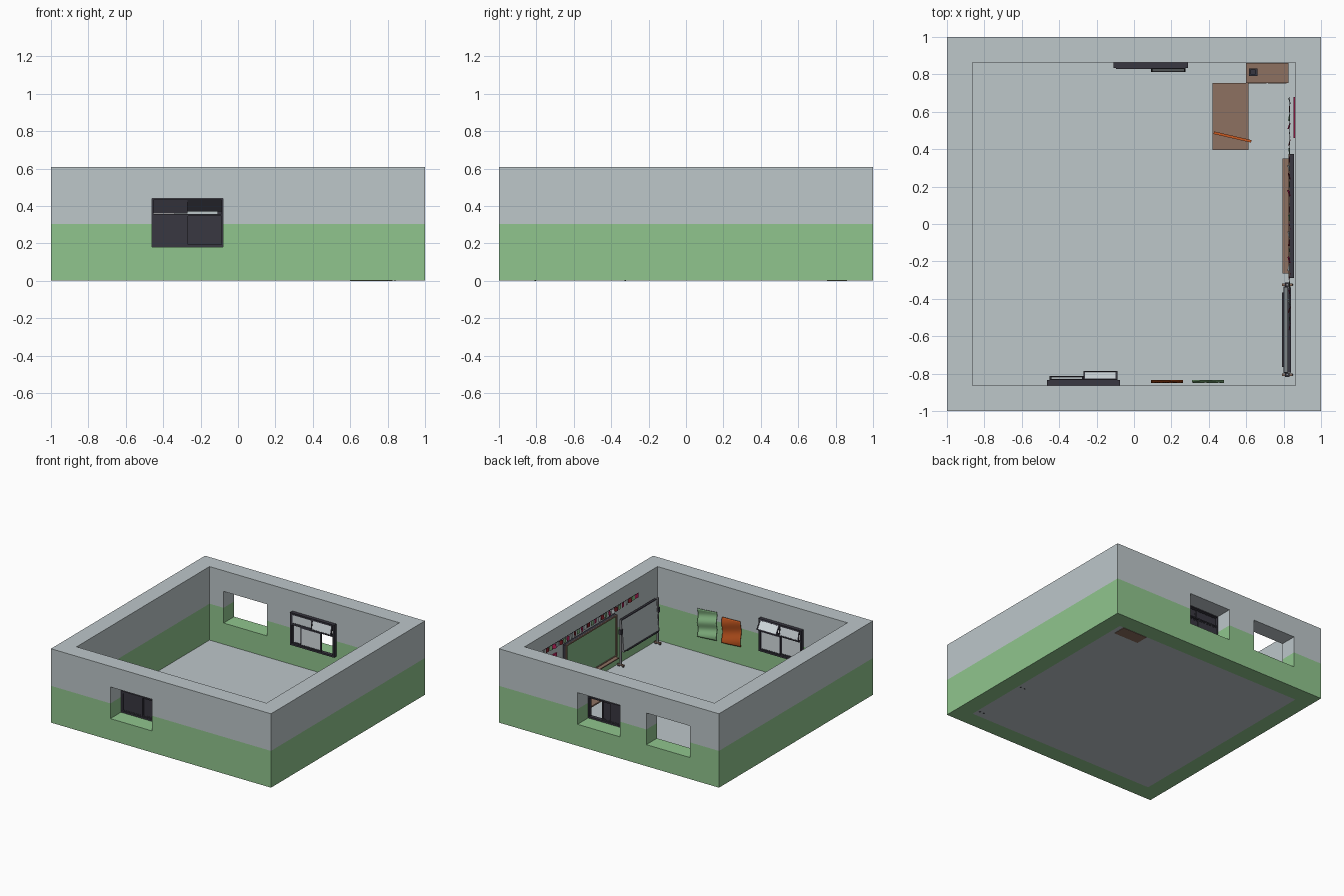
import bpy, bmesh, math, random
from mathutils import Matrix, Vector

if "Cube" in bpy.data.objects:
    bpy.data.objects.remove(bpy.data.objects["Cube"])

random.seed(4)
COLOURS = {
    "wall_grey": (0.51, 0.57, 0.59), "wall_green": (0.28, 0.56, 0.27),
    "wood_brown": (0.27, 0.165, 0.12), "dark_metal": (0.04, 0.038, 0.052),
    "pale_glass": (0.66, 0.72, 0.75), "orange": (0.58, 0.10, 0.015),
    "magenta": (0.62, 0.02, 0.13), "board_green": (0.24, 0.50, 0.25),
    "steel_grey": (0.33, 0.34, 0.36), "deep_red": (0.28, 0.02, 0.03),
}
NAMES = list(COLOURS)
MATS = []
for n, c in COLOURS.items():
    m = bpy.data.materials.new(n)
    m.diffuse_color = (*c, 1)
    m.use_nodes = True
    m.node_tree.nodes["Principled BSDF"].inputs["Base Color"].default_value = m.diffuse_color
    MATS.append(m)


def finish(name, bm):
    me = bpy.data.meshes.new(name)
    bm.to_mesh(me)
    bm.free()
    for m in MATS:
        me.materials.append(m)
    ob = bpy.data.objects.new(name, me)
    bpy.context.collection.objects.link(ob)
    return ob


def turn(pivot, axis, deg):
    p = Vector(pivot)
    return Matrix.Translation(p) @ Matrix.Rotation(math.radians(deg), 4, axis) @ Matrix.Translation(-p)


def add_box(bm, lo, hi, mat, rot=None, facing=None):
    """Box between corners; facing=(axis vector, material) recolours one side."""
    lo, hi = Vector(lo), Vector(hi)
    size = hi - lo
    vs = bmesh.ops.create_cube(bm, size=1, matrix=Matrix.Translation((lo + hi) / 2)
                               @ Matrix.Diagonal((*size, 1)))["verts"]
    for f in {f for v in vs for f in v.link_faces}:
        f.normal_update()
        f.material_index = NAMES.index(mat)
        if facing and f.normal.dot(Vector(facing[0])) > 0.9:
            f.material_index = NAMES.index(facing[1])
    if rot:
        bmesh.ops.transform(bm, matrix=rot, verts=vs)


def boxes(name, items):
    bm = bmesh.new()
    for it in items:
        add_box(bm, *it)
    return finish(name, bm)


# Walls: hollow block with three window openings, two-tone paint
IN, TOP, Z0, BAND = 0.863, 0.61, 0.003, 0.305
walls = boxes("walls", [((-1, -1, Z0), (1, 1, TOP), "wall_grey")])
cuts = [((-IN, -IN, -1), (IN, IN, 2)), ((-0.46, -1.2, 0.18), (-0.08, -0.8, 0.44)),
        ((-0.735, 0.8, 0.18), (-0.34, 1.2, 0.44)), ((-0.10, 0.8, 0.18), (0.285, 1.2, 0.44))]
bpy.context.view_layer.objects.active = walls
for lo, hi in cuts:
    cutter = boxes("cutter", [(lo, hi, "wall_grey")])
    cutter.hide_render = True
    mod = walls.modifiers.new("cut", "BOOLEAN")
    mod.operation, mod.solver, mod.object = "DIFFERENCE", "EXACT", cutter
    bpy.ops.object.modifier_apply(modifier=mod.name)
    bpy.data.objects.remove(cutter)
bm = bmesh.new()
bm.from_mesh(walls.data)
bmesh.ops.bisect_plane(bm, geom=bm.verts[:] + bm.edges[:] + bm.faces[:],
                       plane_co=(0, 0, BAND), plane_no=(0, 0, 1))
for f in bm.faces:
    f.material_index = NAMES.index("wall_green" if f.calc_center_median().z < BAND else "wall_grey")
bm.to_mesh(walls.data)
bm.free()

boxes("floor", [((-IN, -IN, Z0), (IN, IN, Z0 + 0.003), "wall_grey")])


# Windows: frame, sliding sashes and tilting top lights; d points into the room
def window(name, x0, x1, d, sashes, tilts):
    yw = -d * IN

    def slab(xa, xb, za, zb, va, vb, mat="dark_metal", rot=None, facing=None):
        ya, yb = sorted((yw + d * va, yw + d * vb))
        return ((xa, ya, za), (xb, yb, zb), mat, rot, facing)

    t, za, zb, zt = 0.014, 0.18, 0.447, 0.352
    boxes(name + "_frame", [
        slab(x0, x0 + t, za, zb, 0, 0.03), slab(x1 - t, x1, za, zb, 0, 0.03),
        slab(x0 + t, x1 - t, za, za + t, 0, 0.03), slab(x0 + t, x1 - t, zb - t, zb, 0, 0.03),
        slab(x0 + t, x1 - t, zt - 0.005, zt + 0.005, 0, 0.03)])

    def sash(pname, xa, xb, za, zb, v, rot=None):
        r, w = 0.009, 0.009
        boxes(pname, [
            slab(xa, xa + r, za, zb, v, v + w, rot=rot), slab(xb - r, xb, za, zb, v, v + w, rot=rot),
            slab(xa + r, xb - r, za, za + r, v, v + w, rot=rot),
            slab(xa + r, xb - r, zb - r, zb, v, v + w, rot=rot),
            slab(xa + r, xb - r, za + r, zb - r, v + 0.002, v + 0.006, rot=rot,
                 facing=((0, d, 0), "pale_glass"))])

    for i, (xa, xb) in enumerate(sashes):
        sash(f"{name}_sash_{i}", xa, xb, za + t, zt - 0.005, 0.004 + 0.011 * i)
    mid = (x0 + x1) / 2
    for i, (xa, xb) in enumerate([(x0 + t, mid), (mid, x1 - t)]):
        sash(f"{name}_top_light_{i}", xa, xb, zt + 0.006, zb - 0.006, 0.024,
             turn((0, yw + d * 0.026, zb - 0.006), "X", d * tilts[i]))


window("front_window", -0.465, -0.075, 1, [(-0.451, -0.268), (-0.272, -0.089)], (12, 34))
window("back_window", -0.11, 0.29, -1, [(-0.096, 0.09), (-0.02, 0.168)], (0, 13))

# Chalkboard with wooden rim and chalk tray on the right wall
B0, B1, ZL, ZH = -0.29, 0.375, 0.10, 0.445
boxes("chalkboard", [
    ((0.832, B0, ZL), (0.855, B1, ZH), "dark_metal", None, ((-1, 0, 0), "board_green")),
    ((0.826, B0, ZL), (0.832, B0 + 0.014, ZH), "wood_brown"),
    ((0.826, B1 - 0.014, ZL), (0.832, B1, ZH), "wood_brown"),
    ((0.826, B0 + 0.014, ZH - 0.012), (0.832, B1 - 0.014, ZH), "wood_brown"),
    ((0.826, B0 + 0.014, ZL), (0.832, B1 - 0.014, ZL + 0.014), "wood_brown")])
boxes("chalk_tray", [((0.795, -0.265, ZL), (0.826, 0.35, ZL + 0.008), "wood_brown")])

# Bunting: cord with small coloured flags above the chalkboard
N = 28
ya, yb = -0.57, 0.68
flags = []
for i in range(N):
    y = ya + (yb - ya) * (i + 0.5) / N
    z = 0.515 - 0.008 * math.sin(math.pi * 2 * i / N) ** 2
    col = ("magenta", "board_green", "deep_red", "pale_glass")[i % 4]
    flags.append(((0.831, y - 0.017, z - 0.035), (0.833, y + 0.017, z), col,
                  turn((0.832, y, z), "Z", random.uniform(-20, 20))
                  @ turn((0.832, y, z), "Y", random.uniform(0, 14))))
boxes("bunting_flags", flags)
boxes("bunting_cord", [((0.831, ya, 0.512), (0.834, yb, 0.515), "dark_metal")])
boxes("magenta_poster", [((0.852, 0.46, 0.20), (0.861, 0.68, 0.41), "magenta")])


# Rolling whiteboard: posts on feet with casters, tilted board
def post(y):
    bm = bmesh.new()
    add_box(bm, (0.814, y - 0.006, 0.02), (0.826, y + 0.006, 0.39), "steel_grey")
    add_box(bm, (0.792, y - 0.007, 0.016), (0.848, y + 0.007, 0.026), "wood_brown")
    add_box(bm, (0.808, y - 0.012, 0.27), (0.832, y + 0.012, 0.31), "dark_metal")
    for x in (0.800, 0.840):
        old = set(bm.faces)
        bmesh.ops.create_cone(bm, cap_ends=True, segments=12, radius1=0.009, radius2=0.009, depth=0.008,
                              matrix=Matrix.Translation((x, y, 0.009)) @ Matrix.Rotation(math.pi / 2, 4, "X"))
        for f in set(bm.faces) - old:
            f.material_index = NAMES.index("dark_metal")
    return bm


for label, y in (("near", -0.325), ("far", -0.805)):
    finish(f"whiteboard_post_{label}", post(y))
tilt = turn((0.82, 0, 0.26), "Y", 5)
Y0, Y1, W0, W1 = -0.79, -0.34, 0.13, 0.375
boxes("whiteboard", [
    ((0.813, Y0, W0), (0.827, Y1, W1), "wall_grey", tilt),
    ((0.810, Y0, W1), (0.830, Y1, W1 + 0.008), "dark_metal", tilt),
    ((0.810, Y0, W0 - 0.008), (0.830, Y1, W0), "dark_metal", tilt),
    ((0.810, Y0 - 0.006, W0 - 0.008), (0.830, Y0, W1 + 0.008), "steel_grey", tilt),
    ((0.810, Y1, W0 - 0.008), (0.830, Y1 + 0.006, W1 + 0.008), "steel_grey", tilt),
    ((0.790, Y0 + 0.025, W0 - 0.006), (0.812, Y1 - 0.025, W0), "dark_metal")])


# Curled paper sheets on the front wall
def sheet(name, x0, x1, z0, z1, mat, skew, waves):
    bm = bmesh.new()
    bmesh.ops.create_grid(bm, x_segments=12, y_segments=20, size=0.5)
    for v in bm.verts:
        u, w = v.co.x + 0.5, v.co.y + 0.5
        v.co = (x0 + (x1 - x0) * u, -0.843 + 0.006 * math.sin(waves * w * math.tau + 1.5 * u),
                z0 + (z1 - z0) * w + skew * (0.5 - u))
    for f in bm.faces:
        f.material_index, f.smooth = NAMES.index(mat), True
    ob = finish(name, bm)
    ob.modifiers.new("thickness", "SOLIDIFY").thickness = 0.003


sheet("orange_sheet", 0.09, 0.262, 0.16, 0.37, "orange", 0.01, 1.3)
sheet("green_sheet", 0.31, 0.482, 0.152, 0.385, "wall_green", 0.01, 2)

# Table with legs and a pointer stick resting on it
tx0, tx1, ty0, ty1, th = 0.42, 0.612, 0.395, 0.755, 0.15
legs = [((x, y, 0.006), (x + 0.014, y + 0.014, th - 0.012), "wood_brown")
        for x in (tx0 + 0.005, tx1 - 0.019) for y in (ty0 + 0.005, ty1 - 0.019)]
boxes("table", [((tx0, ty0, th - 0.012), (tx1, ty1, th), "wood_brown")] + legs)
boxes("pointer_stick", [((0.424, 0.458, th), (0.63, 0.472, th + 0.01), "orange",
                         turn((0.527, 0.465, th), "Z", -13))])

# Low cabinet in the corner with a small device on top
boxes("cabinet", [((0.60, 0.755, 0), (0.825, 0.862, 0.19), "wood_brown"),
                  ((0.61, 0.752, 0.02), (0.709, 0.755, 0.18), "wood_brown"),
                  ((0.716, 0.752, 0.02), (0.815, 0.755, 0.18), "wood_brown")])
boxes("desk_device", [((0.615, 0.792, 0.19), (0.66, 0.832, 0.20), "dark_metal"),
                      ((0.622, 0.798, 0.20), (0.650, 0.826, 0.225), "dark_metal")])
